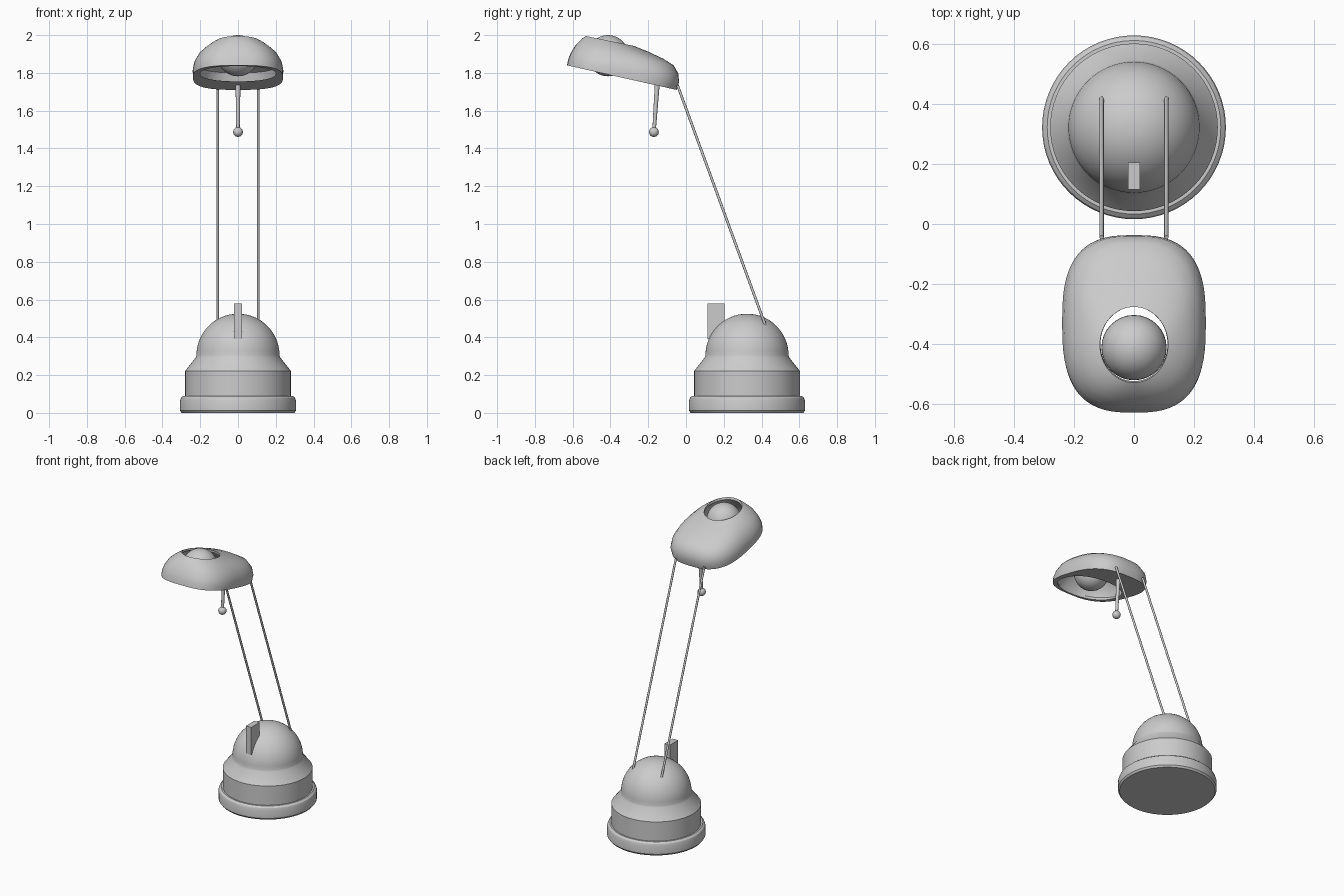
import bpy, bmesh, math
from mathutils import Vector

if "Cube" in bpy.data.objects:
    bpy.data.objects.remove(bpy.data.objects["Cube"])

grey = bpy.data.materials.new("grey")
grey.diffuse_color = (0.6, 0.6, 0.6, 1)
grey.use_nodes = True
grey.node_tree.nodes["Principled BSDF"].inputs["Base Color"].default_value = grey.diffuse_color
SEG = 64
BASE_Y = 0.323


def finish(name, bm, angle=30):
    """Turn a bmesh into a named, smoothly shaded object."""
    bmesh.ops.recalc_face_normals(bm, faces=bm.faces)
    me = bpy.data.meshes.new(name)
    bm.to_mesh(me)
    bm.free()
    ob = bpy.data.objects.new(name, me)
    bpy.context.collection.objects.link(ob)
    me.materials.append(grey)
    bpy.ops.object.select_all(action='DESELECT')
    ob.select_set(True)
    bpy.context.view_layer.objects.active = ob
    bpy.ops.object.shade_smooth_by_angle(angle=math.radians(angle))
    return ob


def loft(bm, rings, closed=False):
    """Bridge successive rings of verts with quads."""
    pairs = list(zip(rings, rings[1:]))
    if closed:
        pairs.append((rings[-1], rings[0]))
    for a, b in pairs:
        n = len(a)
        for i in range(n):
            bm.faces.new((a[i], a[(i + 1) % n], b[(i + 1) % n], b[i]))


def rod(name, a, b, r1, r2):
    """Tapered round bar between two points."""
    a, b = Vector(a), Vector(b)
    bm = bmesh.new()
    bmesh.ops.create_cone(bm, cap_ends=True, segments=16, radius1=r1, radius2=r2,
                          depth=(b - a).length)
    rot = (b - a).to_track_quat('Z', 'Y')
    for v in bm.verts:
        v.co = rot @ v.co + (a + b) / 2
    return finish(name, bm, 40)


def ball(name, centre, r):
    bm = bmesh.new()
    bmesh.ops.create_uvsphere(bm, u_segments=32, v_segments=20, radius=r)
    bmesh.ops.translate(bm, verts=bm.verts, vec=centre)
    return finish(name, bm)


# Base: turned foot, drum and shoulder topped by a dome
profile = [(0.298, 0), (0.307, 0.012), (0.307, 0.065), (0.302, 0.08), (0.29, 0.09),
           (0.28, 0.09), (0.28, 0.222), (0.224, 0.293)]
profile += [(0.22 * math.cos(t), 0.305 + 0.22 * math.sin(t))
            for t in (math.radians(6 * i) for i in range(15))]
bm = bmesh.new()
rings = [[bm.verts.new((r * math.cos(2 * math.pi * i / SEG),
                        BASE_Y + r * math.sin(2 * math.pi * i / SEG), z))
          for i in range(SEG)] for r, z in profile]
loft(bm, rings)
bm.faces.new(rings[0])
bm.faces.new(rings[-1])
finish("base", bm)

# Switch: upright block on the front of the dome
bm = bmesh.new()
bmesh.ops.create_cube(bm, size=1)
for v in bm.verts:
    v.co = (v.co.x * 0.04, 0.16 + v.co.y * 0.09, 0.485 + v.co.z * 0.19)
finish("switch", bm)

# Pair of thin arms
for side, x in (("left", -0.108), ("right", 0.108)):
    rod(side + "_arm", (x, 0.425, 0.45), (x, -0.045, 1.735), 0.007, 0.007)

# Shade: oval shell with a lamp hole on top and an oval opening below.
# Each ring: front (y, z), back (y, z), half width, roundness exponent
shade = [
    ((-0.63, 1.84), (-0.05, 1.71), 0.238, 2.8),
    ((-0.624, 1.87), (-0.037, 1.75), 0.24, 2.8),
    ((-0.612, 1.902), (-0.04, 1.795), 0.232, 2.7),
    ((-0.588, 1.942), (-0.065, 1.84), 0.207, 2.6),
    ((-0.565, 1.967), (-0.12, 1.875), 0.175, 2.4),
    ((-0.545, 1.985), (-0.2, 1.912), 0.142, 2.2),
    ((-0.53, 1.995), (-0.277, 1.943), 0.114, 2),
    ((-0.525, 1.98), (-0.277, 1.93), 0.112, 2),
    ((-0.56, 1.94), (-0.17, 1.875), 0.16, 2.2),
    ((-0.595, 1.895), (-0.08, 1.80), 0.21, 2.5),
    ((-0.612, 1.855), (-0.07, 1.735), 0.22, 2.6),
    ((-0.612, 1.836), (-0.25, 1.755), 0.2, 2.2),
]
bm = bmesh.new()
rings = []
for (fy, fz), (by, bz), w, n in shade:
    ring = []
    for i in range(SEG):
        t = 2 * math.pi * i / SEG
        c, s = math.cos(t), math.sin(t)
        px = math.copysign(abs(c) ** (2 / n), c)
        k = (math.copysign(abs(s) ** (2 / n), s) + 1) / 2
        ring.append(bm.verts.new((w * px, fy + (by - fy) * k, fz + (bz - fz) * k)))
    rings.append(ring)
loft(bm, rings, closed=True)
finish("shade", bm, 35)

# Bulb inside the shade
ball("bulb", (0, -0.413, 1.891), 0.109)

# Handle hanging under the shade, with a knob
rod("handle", (0, -0.17, 1.48), (0, -0.152, 1.745), 0.009, 0.013)
ball("handle_knob", (0, -0.17, 1.487), 0.026)
